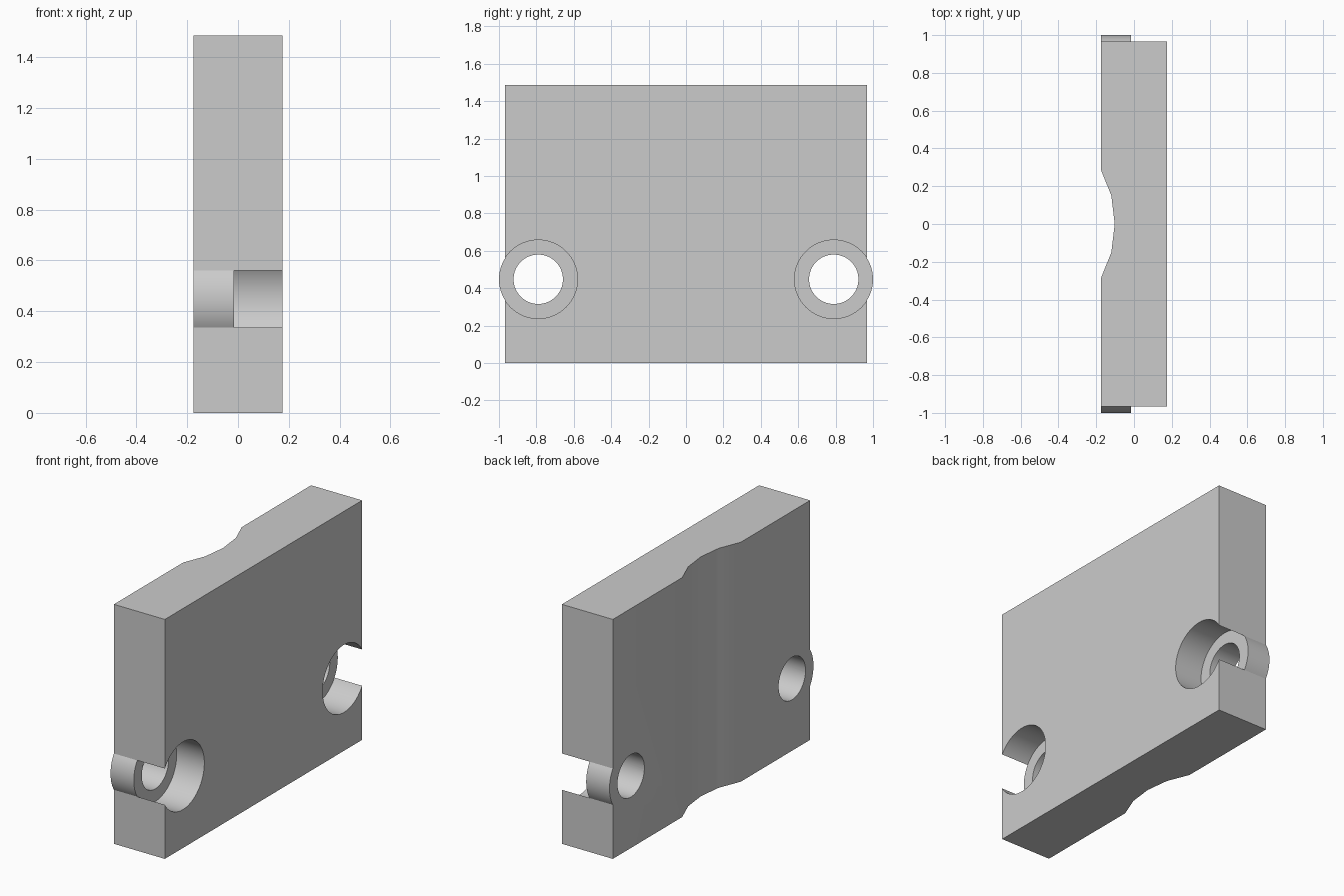
import bpy, bmesh, math
from mathutils import Matrix

if "Cube" in bpy.data.objects:
    bpy.data.objects.remove(bpy.data.objects["Cube"], do_unlink=True)

HALF_X, HALF_Y, HEIGHT = 0.175, 0.967, 1.486
HOLE_Y, HOLE_Z = 0.79, 0.448
RING_R, BORE_R, STEP_X = 0.21, 0.132, -0.015

grey = bpy.data.materials.new("plain grey")
grey.use_nodes = True
grey.diffuse_color = (0.6, 0.6, 0.6, 1)
grey.node_tree.nodes["Principled BSDF"].inputs["Base Color"].default_value = (0.6, 0.6, 0.6, 1)


def add_object(name, bm):
    bmesh.ops.recalc_face_normals(bm, faces=bm.faces)
    mesh = bpy.data.meshes.new(name)
    bm.to_mesh(mesh)
    bm.free()
    mesh.materials.append(grey)
    ob = bpy.data.objects.new(name, mesh)
    bpy.context.collection.objects.link(ob)
    return ob


def cylinder_x(name, radius, x0, x1, y):
    """Cylinder lying along x at lug height."""
    bm = bmesh.new()
    place = Matrix.Translation(((x0 + x1) / 2, y, HOLE_Z)) @ Matrix.Rotation(math.pi / 2, 4, "Y")
    bmesh.ops.create_cone(bm, cap_ends=True, segments=64, radius1=radius,
                          radius2=radius, depth=x1 - x0, matrix=place)
    return add_object(name, bm)


def combine(body, tool, operation):
    mod = body.modifiers.new(tool.name, "BOOLEAN")
    mod.operation, mod.solver, mod.object = operation, "EXACT", tool
    bpy.context.view_layer.objects.active = body
    bpy.ops.object.modifier_apply(modifier=mod.name)
    bpy.data.objects.remove(tool, do_unlink=True)


# Plate: plan outline with a shallow faceted channel on the -x face
groove = [(-HALF_X, 0.287), (-0.12, 0.15), (-0.102, 0), (-0.12, -0.15), (-HALF_X, -0.287)]
outline = [(-HALF_X, -HALF_Y), (HALF_X, -HALF_Y), (HALF_X, HALF_Y), (-HALF_X, HALF_Y)] + groove
bm = bmesh.new()
base = bm.faces.new([bm.verts.new((x, y, 0)) for x, y in outline])
grown = bmesh.ops.extrude_face_region(bm, geom=[base])["geom"]
bmesh.ops.translate(bm, vec=(0, 0, HEIGHT), verts=[v for v in grown if isinstance(v, bmesh.types.BMVert)])
plate = add_object("mounting_plate", bm)

# Round lugs, counterbores and through holes at both ends
for side in (-1, 1):
    y = side * HOLE_Y
    combine(plate, cylinder_x("lug", RING_R, -HALF_X, STEP_X, y), "UNION")
    combine(plate, cylinder_x("counterbore", RING_R, STEP_X, 0.3, y), "DIFFERENCE")
    combine(plate, cylinder_x("through_hole", BORE_R, -0.3, 0.3, y), "DIFFERENCE")

bpy.ops.object.select_all(action="DESELECT")
plate.select_set(True)
bpy.context.view_layer.objects.active = plate
bpy.ops.object.shade_smooth_by_angle(angle=math.radians(30))
